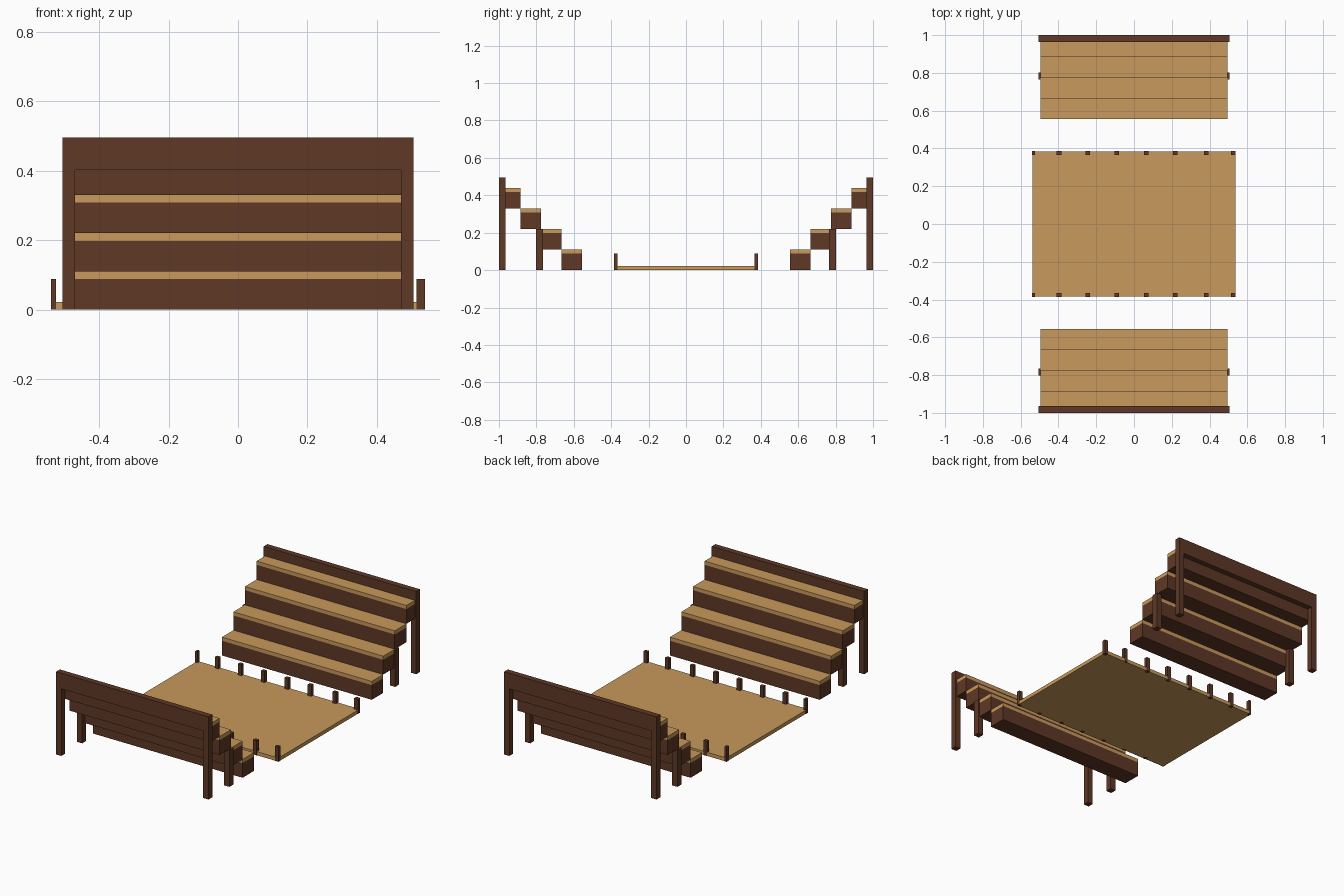
import bpy

if "Cube" in bpy.data.objects:
    bpy.data.objects.remove(bpy.data.objects["Cube"])


def material(name, rgb):
    m = bpy.data.materials.new(name)
    m.diffuse_color = (*rgb, 1)
    m.use_nodes = True
    m.node_tree.nodes["Principled BSDF"].inputs["Base Color"].default_value = m.diffuse_color
    return m


TAN = material("light_wood", (0.578, 0.319, 0.107))
BROWN = material("dark_wood", (0.112, 0.040, 0.019))


def box(name, x, y, z, mat):
    """Box from (min, max) ranges on each axis."""
    bpy.ops.mesh.primitive_cube_add(
        size=1, location=[(a + b) / 2 for a, b in (x, y, z)])
    ob = bpy.context.object
    ob.name = name
    ob.scale = [abs(b - a) for a, b in (x, y, z)]
    bpy.ops.object.transform_apply(location=False, rotation=False, scale=True)
    ob.data.materials.append(mat)
    return ob


# Central floor
box("floor", (-0.537, 0.537), (-0.384, 0.384), (0, 0.022), TAN)

# Rows of short stakes along the two long floor edges
STAKES = [(-0.539, -0.524)] + [(c - 0.012, c + 0.012) for c in
          (-0.397, -0.245, -0.091, 0.065, 0.218, 0.382, 0.526)]

for s in (-1, 1):
    def span(a, b):
        return tuple(sorted((s * a, s * b)))

    for x in STAKES:
        box("stake", x, span(0.365, 0.386), (0, 0.088), BROWN)

    # Four bench tiers: dark box with a light seat board on top
    edges = [0.557, 0.665, 0.774, 0.884, 0.967]
    for i in range(4):
        y = span(edges[i], edges[i + 1])
        z0 = 0.11 * i
        box("bench_base", (-0.496, 0.496), y, (z0, z0 + 0.088), BROWN)
        box("bench_seat", (-0.496, 0.496), y, (z0 + 0.088, z0 + 0.11), TAN)

    # Rear posts and middle supports
    for side in (-1, 1):
        x = tuple(sorted((side * 0.47, side * 0.505)))
        box("rear_post", x, span(0.964, 1.0), (0, 0.495), BROWN)
        box("middle_post", x, span(0.765, 0.802), (0, 0.22), BROWN)

    # Back rail between the rear posts
    box("back_rail", (-0.47, 0.47), span(0.964, 1.0), (0.402, 0.495), BROWN)
